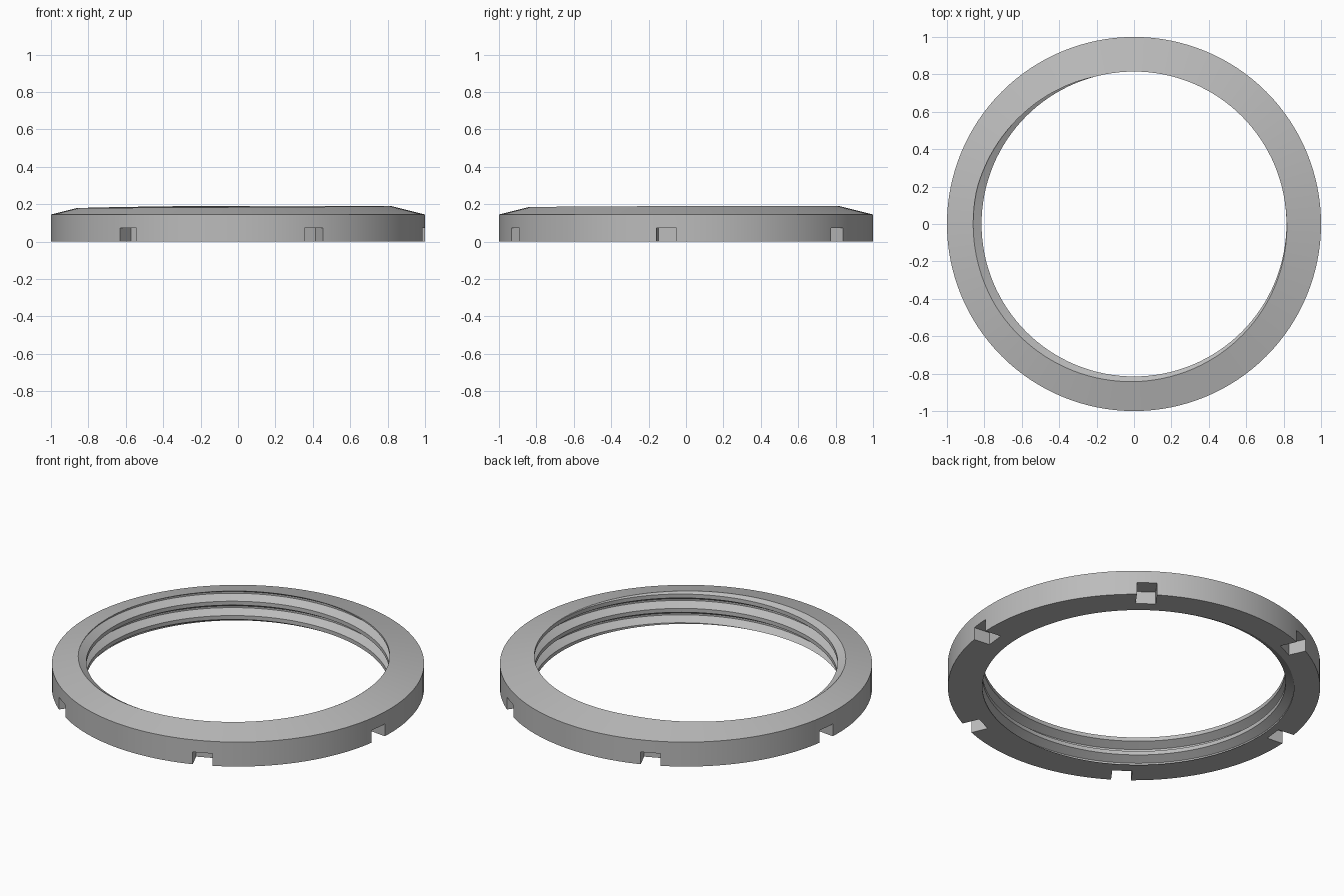
import bpy, bmesh, math
from mathutils import Matrix

if "Cube" in bpy.data.objects:
    bpy.data.objects.remove(bpy.data.objects["Cube"])

STEPS = 128                      # segments around the ring
PITCH = 0.085                    # thread pitch
CREST, ROOT = 0.815, 0.86        # thread radii
FLANK = (ROOT - CREST) * math.tan(math.radians(30))
FLAT = 0.005                     # half width of the root flat
RIM_Z, SLOPE = 0.145, 0.25       # outer wall height, cone slope
ROOT_TOP = 0.178                 # root height at angle pi

steel = bpy.data.materials.new("steel grey")
steel.diffuse_color = (0.5, 0.5, 0.5, 1)
steel.use_nodes = True
steel.node_tree.nodes["Principled BSDF"].inputs["Base Color"].default_value = steel.diffuse_color


def above_cone(p):
    return p[1] - (RIM_Z + SLOPE * (1 - p[0]))


def crossing(a, b, f):
    t = f(a) / (f(a) - f(b))
    return (a[0] + t * (b[0] - a[0]), a[1] + t * (b[1] - a[1]))


def section(angle):
    """Cross-section (radius, height), with the thread trimmed to the ring."""
    pts = []
    for k in range(-5, 4):
        z = ROOT_TOP + PITCH * (k + (angle - math.pi) / (2 * math.pi))
        pts += [(CREST, z - FLAT - FLANK), (ROOT, z - FLAT),
                (ROOT, z + FLAT), (CREST, z + FLAT + FLANK)]
    low = high = None
    for a, b in zip(pts, pts[1:]):
        if a[1] <= 0 < b[1]:
            low = crossing(a, b, lambda p: p[1])
        if above_cone(a) <= 0 < above_cone(b):
            high = crossing(a, b, above_cone)
    thread = [low if p[1] <= 0 else high if above_cone(p) > 0 else p for p in pts]
    return [(1, RIM_Z), (1, 0)] + thread


# Threaded ring with a conical top, swept around z
bm = bmesh.new()
cols = []
for i in range(STEPS + 1):
    a = 2 * math.pi * i / STEPS
    cols.append([bm.verts.new((r * math.cos(a), r * math.sin(a), z))
                 for r, z in section(a)])
n = len(cols[0])
for c, d in zip(cols, cols[1:]):
    for j in range(n):
        k = (j + 1) % n
        bm.faces.new((c[j], d[j], d[k], c[k]))
bmesh.ops.remove_doubles(bm, verts=bm.verts, dist=1e-5)
bmesh.ops.recalc_face_normals(bm, faces=bm.faces)
mesh = bpy.data.meshes.new("threaded_ring")
bm.to_mesh(mesh)
bm.free()
ring = bpy.data.objects.new("threaded_ring", mesh)
bpy.context.collection.objects.link(ring)
mesh.materials.append(steel)

# Six spanner notches cut into the lower outer edge
bm = bmesh.new()
for i in range(6):
    turn = Matrix.Rotation(math.radians(-6 + 60 * i), 4, 'Z')
    bmesh.ops.create_cube(bm, size=1, matrix=turn @ Matrix.Translation((1.0, 0, 0))
                          @ Matrix.Diagonal((0.2, 0.108, 0.146, 1)))
cut_mesh = bpy.data.meshes.new("notch_cutter")
bm.to_mesh(cut_mesh)
bm.free()
cut_mesh.materials.append(steel)
cutter = bpy.data.objects.new("notch_cutter", cut_mesh)
bpy.context.collection.objects.link(cutter)
cutter.hide_render = True

bpy.context.view_layer.objects.active = ring
ring.select_set(True)
mod = ring.modifiers.new("notches", 'BOOLEAN')
mod.operation = 'DIFFERENCE'
mod.solver = 'EXACT'
mod.object = cutter
bpy.ops.object.modifier_apply(modifier=mod.name)
bpy.data.objects.remove(cutter)

# Smooth shading with crisp machined edges
bpy.ops.object.shade_smooth_by_angle(angle=math.radians(25))
